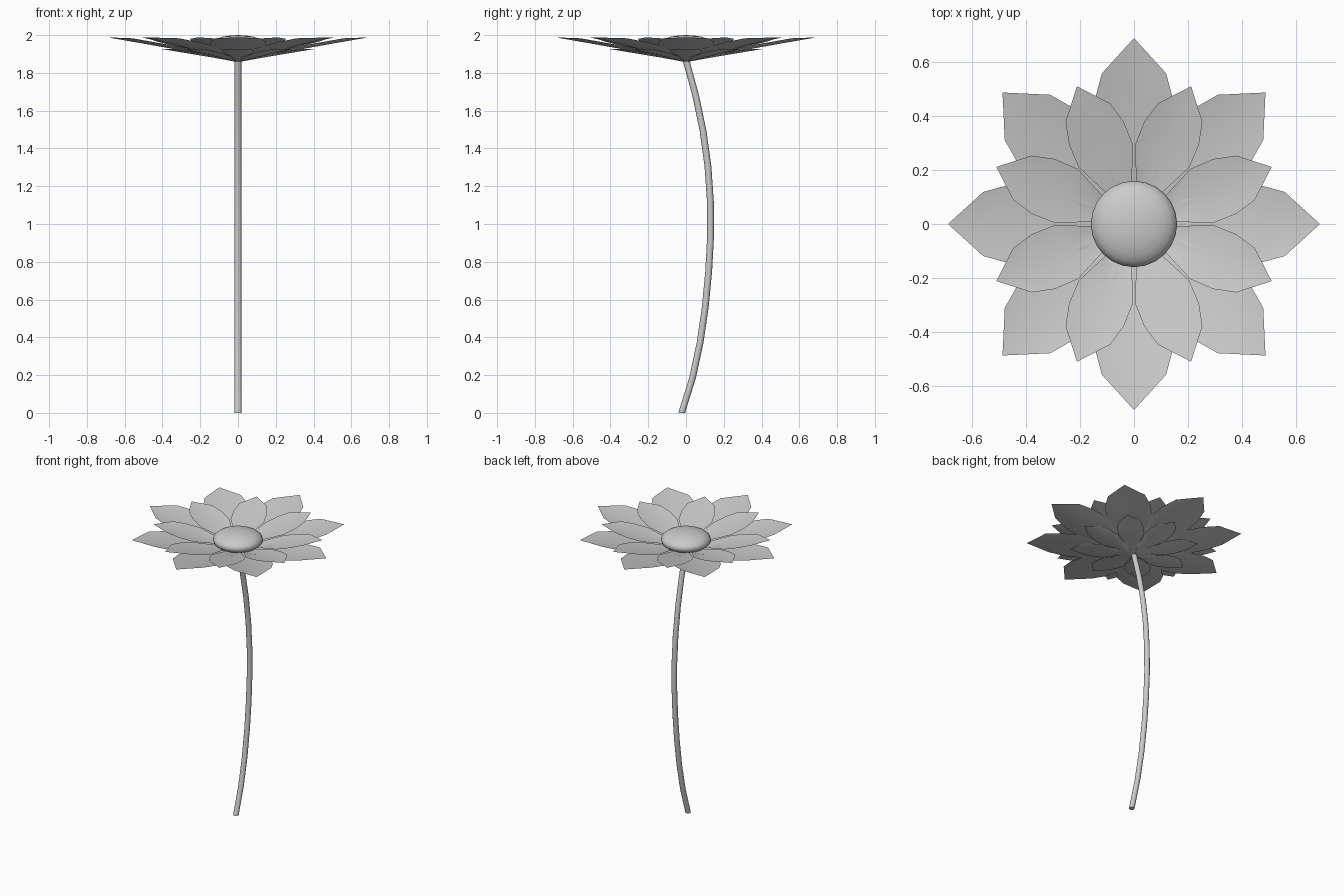
import bpy
import bmesh
import math
from mathutils import Matrix, Vector

if "Cube" in bpy.data.objects:
    bpy.data.objects.remove(bpy.data.objects["Cube"])


def finish(name, bm, smooth_angle):
    mesh = bpy.data.meshes.new(name)
    bm.to_mesh(mesh)
    bm.free()
    obj = bpy.data.objects.new(name, mesh)
    bpy.context.collection.objects.link(obj)
    bpy.ops.object.select_all(action='DESELECT')
    obj.select_set(True)
    bpy.context.view_layer.objects.active = obj
    bpy.ops.object.shade_smooth_by_angle(angle=math.radians(smooth_angle))
    return obj


# Petal outline: fraction of length, half width as a fraction of length
OUTLINE = [(0.27, 0.098), (0.49, 0.203), (0.66, 0.205), (0.81, 0.166)]


def petal_ring(name, length, width, base_z, rise, cup, start, count=8):
    bm = bmesh.new()
    for i in range(count):
        turn = Matrix.Rotation(math.radians(start) + i * math.tau / count, 3, 'Z')

        def vert(t, side, lift):
            p = Vector((length * t, side, base_z + rise * t ** 0.95 + lift))
            return bm.verts.new(turn @ p)

        root, tip = vert(0, 0, 0), vert(1, 0, 0)
        rows = []
        for t, w in OUTLINE:
            half = w * length * width
            rows.append([vert(t, s * half, cup * abs(s)) for s in (-1, 0, 1)])
        # Fans at root and tip, quads between
        for k in (0, 1):
            bm.faces.new((root, rows[0][k], rows[0][k + 1]))
            for a, b in zip(rows, rows[1:]):
                bm.faces.new((a[k], b[k], b[k + 1], a[k + 1]))
            bm.faces.new((rows[-1][k], tip, rows[-1][k + 1]))
    bmesh.ops.recalc_face_normals(bm, faces=bm.faces)
    if sum(f.normal.z for f in bm.faces) < 0:
        bmesh.ops.reverse_faces(bm, faces=bm.faces)
    return finish(name, bm, 40)


# Three rings of eight petals
petal_ring("outer_petals", 0.69, 1.04, 1.862, 0.126, 0.018, 0)
petal_ring("inner_petals", 0.553, 0.97, 1.868, 0.120, 0.014, 22.5)
petal_ring("lower_petals", 0.41, 1.0, 1.857, 0.070, 0.012, 0)

# Flattened dome at the centre of the flower
bm = bmesh.new()
bmesh.ops.create_uvsphere(
    bm, u_segments=24, v_segments=12, radius=1,
    matrix=Matrix.Translation((0, 0, 1.938)) @ Matrix.Diagonal((0.16, 0.16, 0.062, 1)))
finish("flower_centre", bm, 60)

# Bowed stem: round sections stacked along a curve in y
BOW = [-0.023, 0.035, 0.075, 0.102, 0.12, 0.13, 0.129, 0.116, 0.09, 0.051, 0.0]
SIDES, RADIUS, TOP = 12, 0.018, 1.868
bm = bmesh.new()
rings = []
for i, y in enumerate(BOW):
    z = TOP * i / (len(BOW) - 1)
    rings.append([bm.verts.new((RADIUS * math.cos(a), y + RADIUS * math.sin(a), z))
                  for a in (math.tau * k / SIDES for k in range(SIDES))])
for lo, hi in zip(rings, rings[1:]):
    for k in range(SIDES):
        n = (k + 1) % SIDES
        bm.faces.new((lo[k], lo[n], hi[n], hi[k]))
bm.faces.new(rings[0][::-1])
bm.faces.new(rings[-1])
finish("stem", bm, 50)
